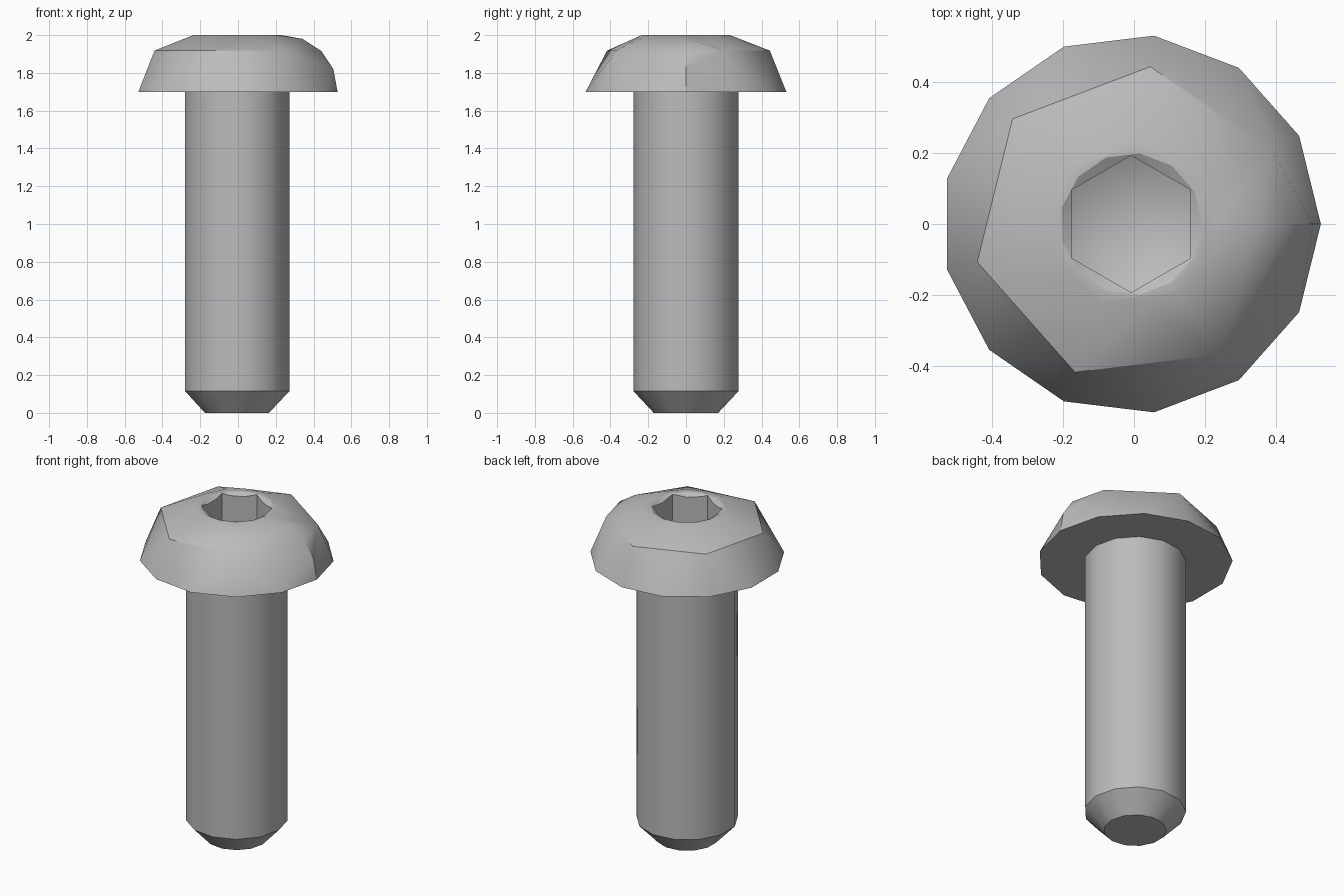
import bpy, bmesh
from math import cos, sin, tau, pi, radians

if "Cube" in bpy.data.objects:
    bpy.data.objects.remove(bpy.data.objects["Cube"])

SIDES = 13
CX = -0.008  # axis offset that centres the odd-sided rim

steel = bpy.data.materials.new("grey steel")
steel.use_nodes = True
GREY = (0.5, 0.5, 0.5, 1)
steel.diffuse_color = GREY
steel.node_tree.nodes["Principled BSDF"].inputs["Base Color"].default_value = GREY


def finish(name, bm):
    bmesh.ops.recalc_face_normals(bm, faces=bm.faces)
    mesh = bpy.data.meshes.new(name)
    bm.to_mesh(mesh)
    bm.free()
    mesh.materials.append(steel)
    ob = bpy.data.objects.new(name, mesh)
    bpy.context.collection.objects.link(ob)
    return ob


def activate(ob):
    bpy.ops.object.select_all(action="DESELECT")
    ob.select_set(True)
    bpy.context.view_layer.objects.active = ob


def smooth(ob):
    activate(ob)
    bpy.ops.object.shade_smooth_by_angle(angle=radians(30))


def polar(bm, r, z, a):
    return bm.verts.new((CX + r * cos(a), r * sin(a), z))


def ring(bm, r, z, sides, turn=0):
    return [polar(bm, r, z, turn + tau * i / sides) for i in range(sides)]


def stack(name, profile, sides, turn=0, tip=None):
    """Closed solid from (radius, z) rings, bottom to top; optional pointed bottom."""
    bm = bmesh.new()
    rings = [ring(bm, r, z, sides, turn) for r, z in profile]
    for a, b in zip(rings, rings[1:]):
        for i in range(sides):
            j = (i + 1) % sides
            bm.faces.new((a[i], a[j], b[j], b[i]))
    bm.faces.new(rings[-1])
    if tip is None:
        bm.faces.new(rings[0])
    else:
        point = polar(bm, 0, tip, 0)
        for i in range(sides):
            bm.faces.new((rings[0][i], rings[0][(i + 1) % sides], point))
    return finish(name, bm)


# Shaft with chamfered end
smooth(stack("shaft", [(0.172, 0), (0.28, 0.115), (0.28, 1.7)], SIDES))

# Domed head: rim and crown rings joined through a coarse middle ring
bm = bmesh.new()
rim = ring(bm, 0.535, 1.7, SIDES)
crown = ring(bm, 0.235, 2, SIDES)
middle = {k: polar(bm, 0.447, 1.918, tau * k / SIDES) for k in range(1, 12, 2)}
for k, m in middle.items():
    for edge in (rim, crown):
        bm.faces.new((edge[k - 1], edge[k], m))
        bm.faces.new((edge[k], edge[k + 1], m))
        if k < 11:
            bm.faces.new((m, edge[k + 1], middle[k + 2]))

# Rounded seam of the head on its left side
seam = [crown[0]] + [polar(bm, r, z, 0) for r, z in
                     [(0.35, 1.98), (0.45, 1.915), (0.513, 1.82)]] + [rim[0]]
for a, b in zip(seam, seam[1:]):
    bm.faces.new((a, b, middle[1]))
for a, b in zip(seam[1:], seam[2:4]):
    bm.faces.new((a, b, middle[11]))
bm.faces.new((crown[12], seam[0], seam[1]))
bm.faces.new((crown[12], seam[1], middle[11]))
bm.faces.new((rim[12], seam[3], middle[11]))
bm.faces.new((rim[12], seam[4], seam[3]))
bm.faces.new(rim)
bm.faces.new(crown)
head = finish("head", bm)

# Hexagonal socket with a conical floor, and its countersink
cutters = [
    stack("socket_cutter", [(0.193, 1.83), (0.193, 2.1)], 6, pi / 2, tip=1.73),
    stack("countersink_cutter", [(0.131, 1.96), (0.287, 2.05)], SIDES),
]
for cutter in cutters:
    cutter.hide_render = True
    mod = head.modifiers.new("cut", "BOOLEAN")
    mod.operation = "DIFFERENCE"
    mod.solver = "EXACT"
    mod.object = cutter
    activate(head)
    bpy.ops.object.modifier_apply(modifier=mod.name)
    bpy.data.objects.remove(cutter)
smooth(head)
